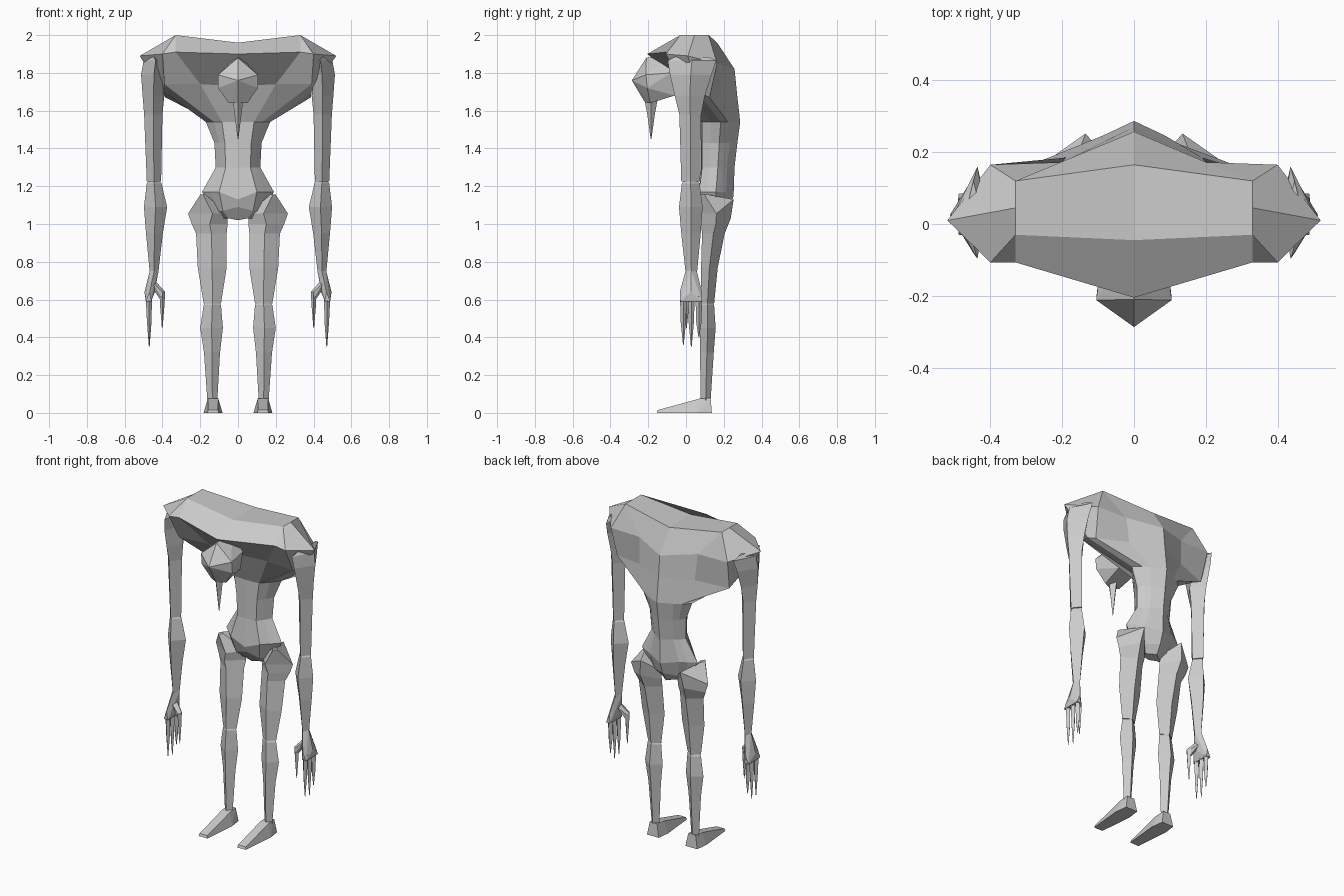
import bpy, bmesh, math

grey = bpy.data.materials.new("plain grey")
grey.diffuse_color = (0.6, 0.6, 0.6, 1)


def finish(bm, name):
    bmesh.ops.remove_doubles(bm, verts=bm.verts, dist=0.0005)
    bmesh.ops.recalc_face_normals(bm, faces=bm.faces)
    me = bpy.data.meshes.new(name)
    bm.to_mesh(me)
    bm.free()
    me.materials.append(grey)
    ob = bpy.data.objects.new(name, me)
    bpy.context.collection.objects.link(ob)
    return ob


def loft(name, rings, cap_end=True):
    """Skin a stack of rings with equal point counts and cap the ends."""
    bm = bmesh.new()
    vs = [[bm.verts.new(p) for p in r] for r in rings]
    n = len(vs[0])
    for a, b in zip(vs, vs[1:]):
        for i in range(n):
            j = (i + 1) % n
            bm.faces.new((a[i], a[j], b[j], b[i]))
    bm.faces.new(vs[0])
    if cap_end:
        bm.faces.new(vs[-1])
    return finish(bm, name)


def ring(x0, x1, y0, y1, z, lift=0.0, cx=None):
    """Four-cornered diamond filling a box in plan; lift raises its back."""
    cx = (x0 + x1) / 2 if cx is None else cx
    cy = (y0 + y1) / 2
    return [(cx, y0, z), (x1, cy, z), (cx, y1, z + lift), (x0, cy, z)]


def hull(name, pts):
    bm = bmesh.new()
    for p in pts:
        bm.verts.new(p)
    res = bmesh.ops.convex_hull(bm, input=bm.verts)
    bmesh.ops.delete(bm, geom=list({e for e in res["geom_interior"]
                     if isinstance(e, bmesh.types.BMVert)}), context='VERTS')
    return finish(bm, name)


def sided(x, y, z):
    return [(x, y, z), (-x, y, z)]


def pair(ob):
    """Copy a right-hand part to the other side."""
    bm = bmesh.new()
    bm.from_mesh(ob.data)
    for v in bm.verts:
        v.co.x *= -1
    finish(bm, ob.name.replace("right", "left"))


# Torso: half rings run from front centre to back centre, then mirror
def closed(half):
    return half + [(-x, y, z) for x, y, z in half[-2:0:-1]]


def waist(z, xf, xs, yf, yb, dip=0.0):
    ym = (yf + yb) / 2
    return closed([(0, yf, z - dip), (xf, yf + .005, z), ((xf + xs) / 2, (yf + ym) / 2, z),
                   (xs, ym, z), ((xf + xs) / 2, yb - .065, z),
                   (xf, yb - .04, z), (0, yb, z - dip / 2)])


chest = closed([(0, 0, 1.73), (.2, 0, 1.74), (.39, -.02, 1.74), (.39, .06, 1.70),
                (.385, .125, 1.67), (.19, .185, 1.69), (0, .27, 1.69)])
shoulder = closed([(0, -.205, 1.9), (.33, -.107, 1.91), (.4, -.107, 1.9), (.52, .01, 1.89),
                   (.4, .165, 1.85), (.2, .172, 1.85), (0, .257, 1.82)])
top = closed([(0, -.045, 1.96), (.33, -.03, 2), (.33, -.03, 2), (.33, .045, 2),
              (.33, .12, 2), (.33, .12, 2), (0, .165, 1.96)])
# The back dips along a valley line between the shoulders
valley = [(0, y, 1.96) for _, y, _ in top]
for i in (1, 2, 10, 11):
    valley[i] = valley[0]
for i in (4, 5, 7, 8):
    valley[i] = valley[6]
loft("torso", [waist(1.03, .05, .09, .13, .2, .01), waist(1.07, .08, .14, .09, .23, -.02),
               waist(1.17, .1, .19, .065, .252, .04), waist(1.3, .065, .118, .08, .257),
               waist(1.43, .07, .125, .08, .272), waist(1.54, .085, .17, .08, .287),
               chest, shoulder, top, valley], cap_end=False)

# Head and hanging chin spike
hull("head", [(0, -.21, 1.88), (0, -.287, 1.76), (0, -.215, 1.64), (0, -.06, 1.9)]
     + sided(.105, -.212, 1.79) + sided(.105, -.205, 1.72) + sided(.05, -.19, 1.64)
     + sided(.06, -.06, 1.68) + sided(.09, -.08, 1.8))
loft("chin_spike", [ring(-.028, .028, -.22, -.15, 1.66), ring(-.018, .018, -.205, -.165, 1.58),
                    ring(-.002, .002, -.187, -.183, 1.45)])

# Arms
pair(loft("right_upper_arm", [
    ring(.425, .47, -.06, .12, 1.885), ring(.415, .50, -.097, .16, 1.865, 0, .436),
    ring(.405, .513, -.085, .135, 1.79, 0, .445), ring(.39, .505, -.06, .1, 1.68),
    ring(.40, .497, -.035, .08, 1.58), ring(.407, .483, -.025, .075, 1.225)]))
pair(loft("right_forearm", [
    ring(.425, .465, 0, .05, 1.24), ring(.405, .483, -.022, .072, 1.215),
    ring(.375, .498, -.037, .088, 1.09), ring(.398, .487, -.025, .078, .95),
    ring(.422, .467, -.002, .058, .74)]))

# Hands: palm, three fingers, thumb
pair(hull("right_palm", ring(.42, .465, 0, .055, .76) + ring(.44, .495, -.033, .085, .64)
          + [(x, y, .59) for x in (.46, .488) for y in (-.03, .085)]))
for i, (y, tip) in enumerate([(-.014, .36), (.028, .35), (.068, .40)]):
    pair(loft(f"right_finger_{i + 1}", [
        ring(.455, .489, y - .018, y + .018, .62), ring(.458, .482, y - .014, y + .014, .48),
        ring(.468, .472, y - .002, y + .002, tip)]))
pair(hull("right_thumb_base", ring(.43, .475, -.005, .045, .69)
          + ring(.385, .415, -.018, .02, .64) + ring(.39, .418, -.015, .018, .61)))
pair(loft("right_thumb", [ring(.386, .416, -.018, .02, .635), ring(.39, .412, -.012, .016, .56),
                          ring(.399, .403, 0, .004, .45)]))

# Legs, with a peaked hip block on top
pair(loft("right_thigh", [
    ring(.17, .20, .075, .12, 1.155), ring(.055, .264, .07, .252, 1.055, .075, .135),
    ring(.055, .245, .08, .237, 1.0, .03), ring(.06, .222, .085, .205, .95),
    ring(.06, .213, .08, .168, .77), ring(.09, .182, .078, .149, .58)]))
pair(loft("right_shin", [
    ring(.11, .16, .095, .132, .6), ring(.09, .182, .078, .149, .57),
    ring(.08, .2, .073, .157, .45), ring(.095, .18, .074, .147, .32),
    ring(.11, .162, .078, .13, .06)]))

# Feet: sloping wedge with a narrower toe
foot = [(x, y, z) for s in (-1, 1) for x, y, z in (
    (.132 + s * .028, .07, .075), (.132 + s * .025, .13, .08), (.132 + s * .05, .06, 0),
    (.132 + s * .04, .137, 0), (.132 + s * .03, -.155, 0), (.132 + s * .026, -.15, .015))]
pair(hull("right_foot", foot))
